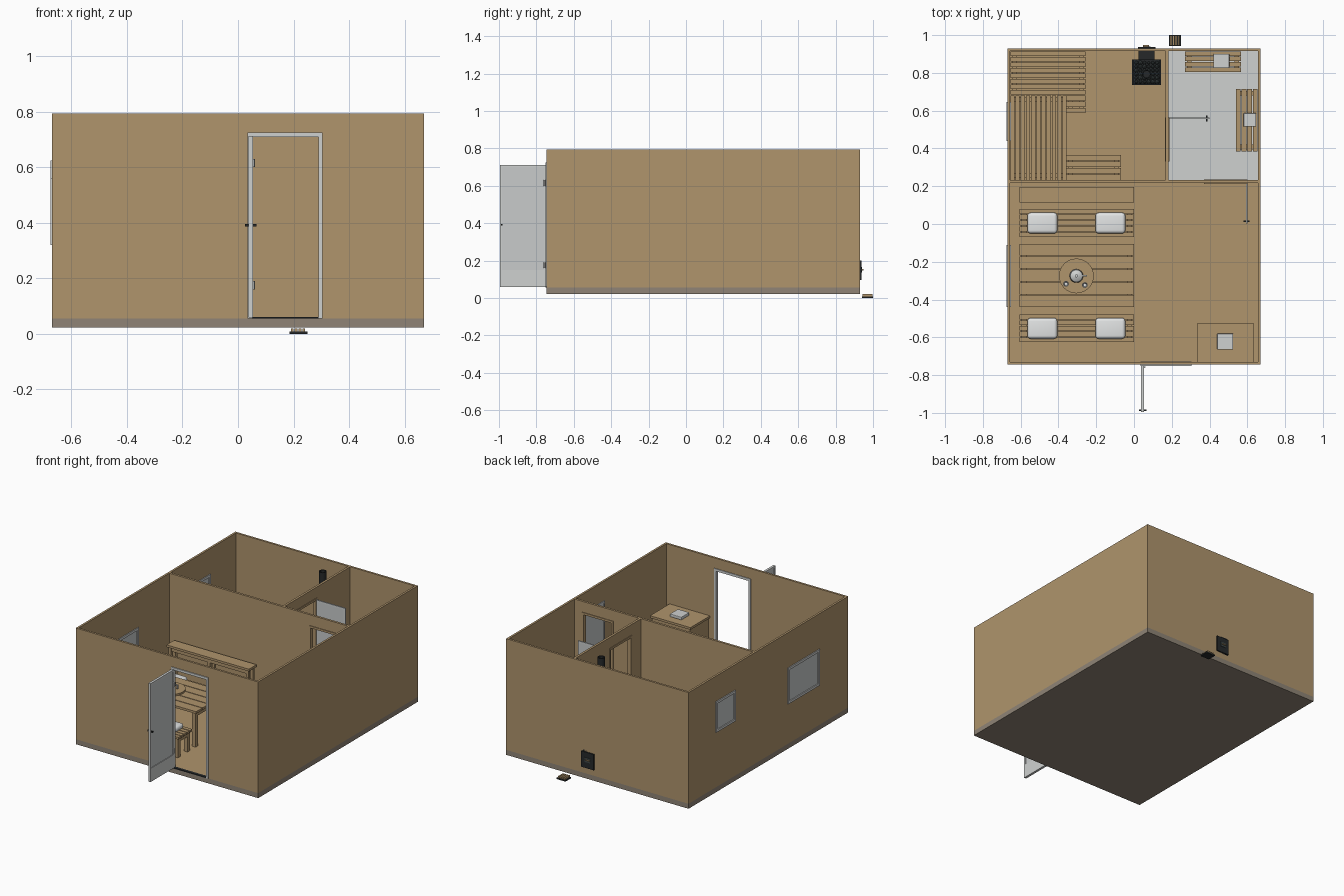
import bpy, bmesh, math, random
from mathutils import Matrix, Vector

old = bpy.data.objects.get("Cube")
if old:
    bpy.data.objects.remove(old, do_unlink=True)
random.seed(4)


def material(name, r, g, b):
    linear = [(c / 255) ** 2.2 for c in (r, g, b)] + [1]
    m = bpy.data.materials.new(name)
    m.use_nodes = True
    m.diffuse_color = linear
    m.node_tree.nodes["Principled BSDF"].inputs["Base Color"].default_value = linear
    return m


WOOD = material("warm wood", 174, 147, 108)
PALE = material("pale grey", 206, 208, 207)
GLASS = material("window glass", 199, 202, 202)
WHITE = material("white fabric", 226, 228, 228)
STONE = material("foundation grey", 142, 131, 117)
BLACK = material("black iron", 42, 45, 46)
ROCK = material("heater rock", 66, 74, 74)


def finish(name, bm, mat, smooth=False):
    mesh = bpy.data.meshes.new(name)
    bm.to_mesh(mesh)
    bm.free()
    mesh.materials.append(mat)
    ob = bpy.data.objects.new(name, mesh)
    bpy.context.collection.objects.link(ob)
    if smooth:
        for p in mesh.polygons:
            p.use_smooth = True
    return ob


def boxes(name, mat, *spans):
    """One object from boxes given as (x range, y range, z range)."""
    bm = bmesh.new()
    for span in spans:
        mid = Vector([(a + b) / 2 for a, b in span])
        size = [abs(b - a) for a, b in span]
        bmesh.ops.create_cube(bm, size=1, matrix=Matrix.Translation(mid) @ Matrix.Diagonal(size + [1]))
    return finish(name, bm, mat)


def lathe(name, mat, x, y, z, profile, steps=24):
    """Turned form from (radius, height) points."""
    bm = bmesh.new()
    verts = [bm.verts.new((x + r, y, z + h)) for r, h in profile]
    edges = [bm.edges.new(pair) for pair in zip(verts, verts[1:])]
    bmesh.ops.spin(bm, geom=verts + edges, cent=(x, y, z), axis=(0, 0, 1), angle=math.tau, steps=steps)
    bmesh.ops.remove_doubles(bm, verts=bm.verts, dist=1e-5)
    bmesh.ops.recalc_face_normals(bm, faces=bm.faces)
    ob = finish(name, bm, mat, True)
    with bpy.context.temp_override(object=ob, active_object=ob, selected_objects=[ob], selected_editable_objects=[ob]):
        bpy.ops.object.shade_smooth_by_angle()
    return ob


def across(axis, run, depth, height):
    """Box span for a panel running along x or y."""
    return (run, depth, height) if axis == "x" else (depth, run, height)


FLOOR, TOP = .055, .793


def wall(name, axis, run, depth, holes=()):
    parts, start = [], run[0]
    for lo, hi, low, high in sorted(holes):
        parts.append(across(axis, (start, lo), depth, (FLOOR, TOP)))
        parts.append(across(axis, (lo, hi), depth, (high, TOP)))
        if low > FLOOR:
            parts.append(across(axis, (lo, hi), depth, (FLOOR, low)))
        start = hi
    parts.append(across(axis, (start, run[1]), depth, (FLOOR, TOP)))
    boxes(name, WOOD, *parts)


def framed(name, axis, run, depth, height, mat, edge, foot=0, panel=None):
    """Border of four bars with an optional thin panel inside."""
    (a, b), (lo, hi) = run, height
    bars = [((a, a + edge), height), ((b - edge, b), height), ((a + edge, b - edge), (hi - edge, hi))]
    if foot:
        bars.append(((a + edge, b - edge), (lo, lo + foot)))
    boxes(name, mat, *[across(axis, r, depth, h) for r, h in bars])
    if panel:
        inset = (depth[1] - depth[0]) / 4
        thin = (depth[0] + inset, depth[1] - inset)
        boxes(name + "_panel", panel, across(axis, (a + edge, b - edge), thin, (lo + foot, hi - edge)))


def slatted(name, xs, ys, z, count, along="x", legs=True):
    """Plank top with gaps, rails below and corner legs."""
    gap, thick, post = .005, .015, .025
    run, side = (xs, ys) if along == "x" else (ys, xs)
    step = (side[1] - side[0] + gap) / count
    planks = []
    for i in range(count):
        start = side[0] + i * step
        planks.append(across(along, run, (start, start + step - gap), (z - thick, z)))
    boxes(name + "_planks", WOOD, *planks)
    low = z - thick
    frame = []
    for end in (run[0] + .01, run[1] - .01 - post):
        frame.append(across(along, (end, end + post), (side[0] + .01, side[1] - .01), (low - post, low)))
        if legs:
            for s in (side[0] + .01, side[1] - .01 - post):
                frame.append(across(along, (end, end + post), (s, s + post), (FLOOR, low - post)))
    boxes(name + "_frame", WOOD, *frame)


# Foundation and floors
W, FRONT, BACK, T = .67, -.745, .93, .014
MID, SPLIT = (.217, .232), (.168, .183)
boxes("foundation", STONE, ((-W, W), (FRONT, BACK), (.022, FLOOR)))
IN = W - T
boxes("wood_floor", WOOD, ((-IN, IN), (FRONT + T, MID[0]), (FLOOR, .058)),
      ((-IN, SPLIT[0]), (MID[1], BACK - T), (FLOOR, .058)))
boxes("washroom_floor", PALE, ((SPLIT[1], IN), (MID[1], BACK - T), (FLOOR, .058)))

# Walls and partitions
HEAD = .722
big_window, small_window = (-.44, -.11, .32, .56), (.44, .645, .42, .625)
wall("front_wall", "x", (-W, W), (FRONT, FRONT + T), [(.035, .305, FLOOR, HEAD)])
wall("back_wall", "x", (-W, W), (BACK - T, BACK))
wall("right_wall", "y", (FRONT + T, BACK - T), (-W, -IN), [big_window, small_window])
wall("left_wall", "y", (FRONT + T, BACK - T), (IN, W))
wall("cross_partition", "x", (-IN, IN), MID, [(.37, .6, FLOOR, HEAD)])
wall("sauna_partition", "y", (MID[1], BACK - T), SPLIT, [(.33, .565, FLOOR, HEAD)])

# Windows and door frames
for label, (a, b, lo, hi) in (("large", big_window), ("small", small_window)):
    framed(label + "_window", "y", (a, b), (-W - .006, -IN + .005), (lo, hi), PALE, .016, .016, GLASS)
framed("front_door_frame", "x", (.035, .305), (FRONT - .006, FRONT + T + .004), (FLOOR, HEAD + .003), PALE, .016)
boxes("threshold", BLACK, ((.035, .305), (FRONT - .006, FRONT + T), (FLOOR, .061)))
framed("washroom_door_frame", "x", (.37, .6), (MID[0] - .004, MID[1] + .004), (FLOOR, HEAD), WOOD, .014)
framed("sauna_door_frame", "y", (.33, .565), (SPLIT[0] - .004, SPLIT[1] + .004), (FLOOR, HEAD), WOOD, .014)

# Open door leaves with handles on both sides
for label, axis, run, depth, grip in (
        ("front_door", "y", (-.995, FRONT), (.038, .054), -.985),
        ("washroom_door", "y", (.003, MID[0]), (.592, .6), .015),
        ("sauna_door", "x", (SPLIT[1], .4), (.555, .563), .385)):
    framed(label, axis, run, depth, (FLOOR + .004, HEAD - .01), PALE, .012, .09, GLASS)
    reach = (depth[0] - .012, depth[1] + .012)
    boxes(label + "_handle", BLACK, across(axis, (grip - .004, grip + .004), reach, (.387, .395)))
for z in (.16, .6):
    lathe("door_hinge", PALE, .056, FRONT - .012, z, [(0, 0), (.005, 0), (.005, .03), (0, .03)], 12)

# Sauna benches
slatted("upper_side_bench", (-.655, -.357), (.234, .68), .36, 11, "y")
slatted("upper_back_bench", (-.655, -.257), (.685, .914), .36, 8)
slatted("lower_back_bench", (-.357, -.257), (.587, .68), .2, 3)
slatted("lower_side_bench", (-.357, -.07), (.234, .365), .2, 4)

# Stove with stones, flue and outside stoking door
SX, SY = .067, .803
boxes("stove_body", BLACK, ((SX - .077, SX + .077), (SY - .068, SY + .068), (.07, .3)))
framed("stove_rim", "x", (SX - .077, SX + .077), (SY - .068, SY - .06), (.28, .325), BLACK, .008, .008, BLACK)
boxes("stove_rim_sides", BLACK, *[((SX + a, SX + a + .008), (SY - .06, SY + .068), (.3, .325)) for a in (-.077, .069)])
boxes("fire_tunnel", BLACK, ((SX - .042, SX + .042), (SY + .068, BACK), (.09, .21)))
bm = bmesh.new()
for i in range(6):
    for j in range(6):
        spot = Vector((SX + (i - 2.5) * .022, SY + (j - 2.5) * .02, .308 + random.random() * .01))
        bmesh.ops.create_icosphere(bm, subdivisions=1, radius=random.uniform(.009, .014), matrix=Matrix.Translation(spot))
finish("stove_stones", bm, ROCK)
lathe("flue_pipe", BLACK, SX, SY - .01, .3, [(0, 0), (.023, 0), (.023, .48), (.017, .48), (.017, .4), (0, .4)])
boxes("stoking_door", BLACK, ((SX - .046, SX + .046), (BACK, BACK + .008), (.095, .2)))
boxes("stoking_door_vent", ROCK, ((SX - .02, SX + .02), (BACK, BACK + .011), (.135, .165)))
boxes("stoking_handle", WOOD, ((SX - .02, SX + .012), (BACK, BACK + .018), (.148, .154)))

# Outside step grating
boxes("step_base", BLACK, ((.185, .25), (.942, 1), (0, .009)))
boxes("step_slats", WOOD, *[((.19 + i * .014, .2 + i * .014), (.945, .997), (.009, .02)) for i in range(4)])

# Washroom benches and basins
slatted("washroom_back_bench", (.27, .567), (.805, .914), .2, 4)
slatted("washroom_side_bench", (.54, .654), (.385, .715), .2, 4, "y")


def basin(name, xs, ys, z, height):
    ob = boxes(name, PALE, (xs, ys, (z, z + height)))
    bev = ob.modifiers.new("soft_edge", "BEVEL")
    bev.width, bev.segments = .004, 2


basin("back_basin", (.42, .505), (.825, .9), .2, .03)
basin("side_basin", (.58, .647), (.515, .587), .2, .03)

# Corner cabinet with a tray
boxes("corner_cabinet", WOOD, ((.345, .625), (-.728, -.535), (FLOOR, .385)), ((.335, .632), (-.73, -.525), (.385, .4)))
basin("cabinet_tray", (.44, .525), (-.665, -.58), .4, .02)

# Console table against the partition
boxes("console_table", WOOD, ((-.605, 0), (.115, .195), (.355, .37)), ((-.59, -.015), (.125, .135), (.33, .355)),
      *[((x, x + .018), (y, y + .018), (FLOOR, .355)) for x in (-.595, -.31, -.028) for y in (.122, .17)])

# Dining table, benches and cushions
slatted("dining_table", (-.605, 0), (-.44, -.105), .3, 5)
for label, ys in (("rear", (-.07, .08)), ("front", (-.625, -.48))):
    slatted(label + "_dining_bench", (-.605, 0), ys, .2, 5)
    for x in (-.485, -.125):
        ob = boxes(label + "_cushion", WHITE, ((x - .079, x + .079), (sum(ys) / 2 - .055, sum(ys) / 2 + .055), (.2, .235)))
        bev = ob.modifiers.new("rounding", "BEVEL")
        bev.width, bev.segments, bev.affect = .017, 4, "EDGES"
        for p in ob.data.polygons:
            p.use_smooth = True

# Tea set on a round tray
TX, TY = -.305, -.275
lathe("tea_tray", WOOD, TX, TY, .3, [(0, 0), (.092, 0), (.092, .012), (0, .012)], 32)
pot = [(0, 0), (.022, 0), (.036, .02), (.032, .042), (.016, .052), (.007, .054), (.008, .064), (0, .066)]
lathe("teapot", PALE, TX, TY, .312, pot)
boxes("teapot_handle", PALE, ((TX + .03, TX + .056), (TY - .004, TY + .004), (.342, .349)),
      ((TX + .05, TX + .056), (TY - .004, TY + .004), (.322, .342)))
cup = [(0, 0), (.01, 0), (.015, .022), (.012, .022), (.008, .004), (0, .004)]
for dx, dy in ((-.055, -.042), (.045, -.048)):
    lathe("tea_cup", WHITE, TX + dx, TY + dy, .312, cup, 16)
